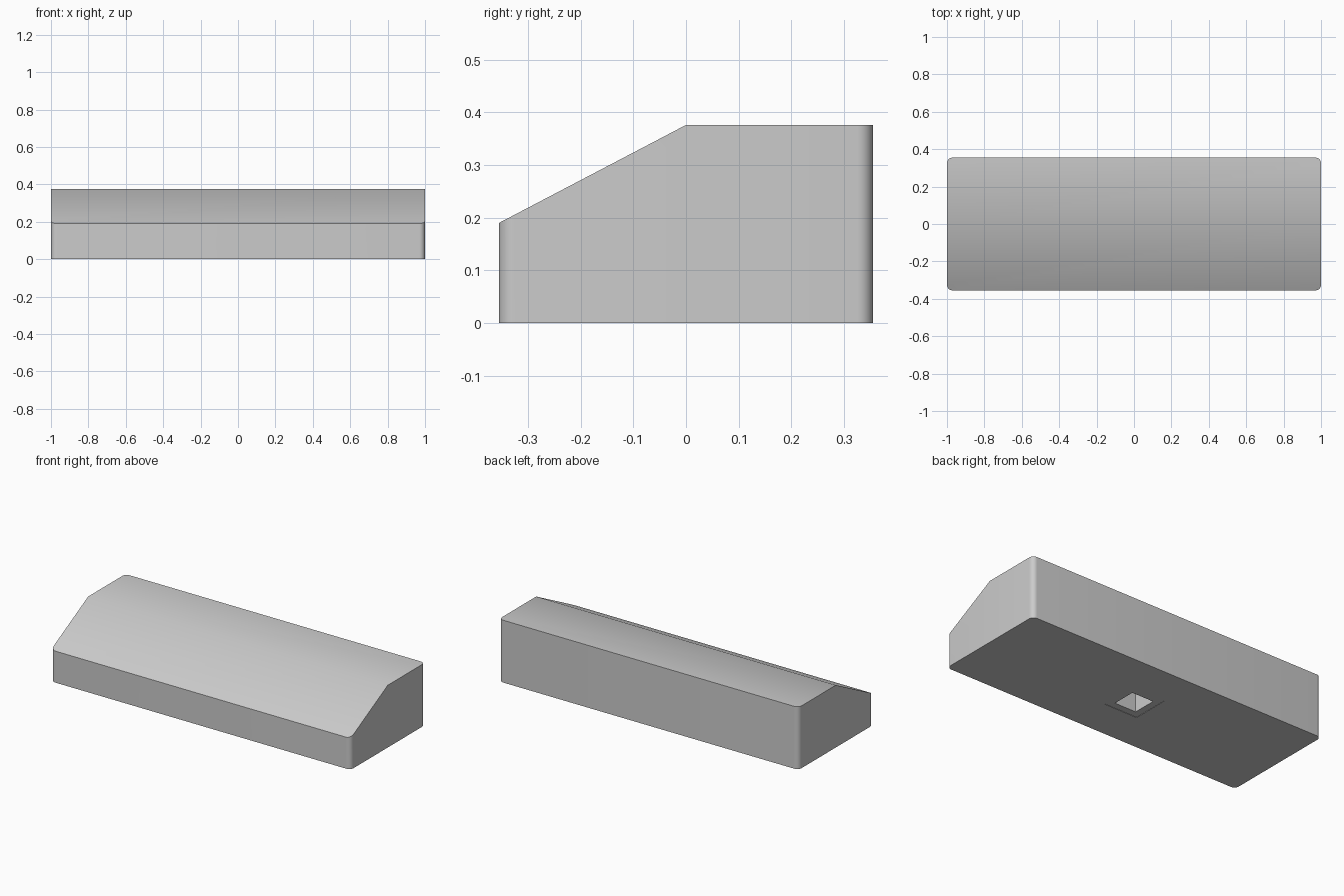
import bpy
import bmesh
import math

cube = bpy.data.objects.get("Cube")
if cube:
    bpy.data.objects.remove(cube, do_unlink=True)

HALF_X, HALF_Y = 1.0, 0.355
FRONT_Z, TOP_Z = 0.19, 0.376
RADIUS, STEPS = 0.03, 8


def top_height(y):
    """Flat at the back, sloping down from the middle to the front."""
    return TOP_Z + min(y, 0) / HALF_Y * (TOP_Z - FRONT_Z)


def footprint():
    """Rounded rectangle, with a point on each side where the slope begins."""
    points = []
    for corner, (sx, sy) in enumerate([(1, 1), (-1, 1), (-1, -1), (1, -1)]):
        for i in range(STEPS + 1):
            a = math.radians(90) * (corner + i / STEPS)
            points.append((sx * (HALF_X - RADIUS) + RADIUS * math.cos(a),
                           sy * (HALF_Y - RADIUS) + RADIUS * math.sin(a)))
        if corner == 1:
            points.append((-HALF_X, 0))
    points.append((HALF_X, 0))
    return points


def square_loop(bm, half, z):
    return [bm.verts.new((x * half, y * half, z))
            for x, y in [(1, 1), (-1, 1), (-1, -1), (1, -1)]]


def bridge(bm, a, b):
    for i in range(len(a)):
        j = (i + 1) % len(a)
        bm.faces.new((a[i], a[j], b[j], b[i]))


grey = bpy.data.materials.new("light grey")
grey.use_nodes = True
colour = (0.6, 0.6, 0.6, 1)
grey.diffuse_color = colour
grey.node_tree.nodes["Principled BSDF"].inputs["Base Color"].default_value = colour

# Walls and the two top panels
bm = bmesh.new()
plan = footprint()
bottom = [bm.verts.new((x, y, 0)) for x, y in plan]
top = [bm.verts.new((x, y, top_height(y))) for x, y in plan]
bridge(bm, bottom, top)
bm.faces.new([v for v in top if v.co.y <= 0])
left_ridge = top[-1]
bm.faces.new([left_ridge] + [v for v in top[:-1] if v.co.y >= 0])

# Socket underneath: shallow rim, then a square pocket
rim = square_loop(bm, 0.113, 0)
ledge = square_loop(bm, 0.113, 0.002)
mouth = square_loop(bm, 0.072, 0.002)
pocket = square_loop(bm, 0.072, 0.2)
for a, b in [(rim, ledge), (ledge, mouth), (mouth, pocket)]:
    bridge(bm, a, b)
bm.faces.new(pocket)

# Underside around the socket
edges = [bm.edges.get((loop[i - 1], loop[i]))
         for loop in (bottom, rim) for i in range(len(loop))]
bmesh.ops.triangle_fill(bm, use_beauty=True, use_dissolve=False, edges=edges)
bmesh.ops.recalc_face_normals(bm, faces=bm.faces)

mesh = bpy.data.meshes.new("sloped_housing")
bm.to_mesh(mesh)
bm.free()
mesh.materials.append(grey)
housing = bpy.data.objects.new("sloped_housing", mesh)
bpy.context.collection.objects.link(housing)

# Soft ridge and corners, crisp outer edges
bpy.ops.object.select_all(action="DESELECT")
housing.select_set(True)
bpy.context.view_layer.objects.active = housing
bpy.ops.object.shade_smooth_by_angle(angle=math.radians(30))
